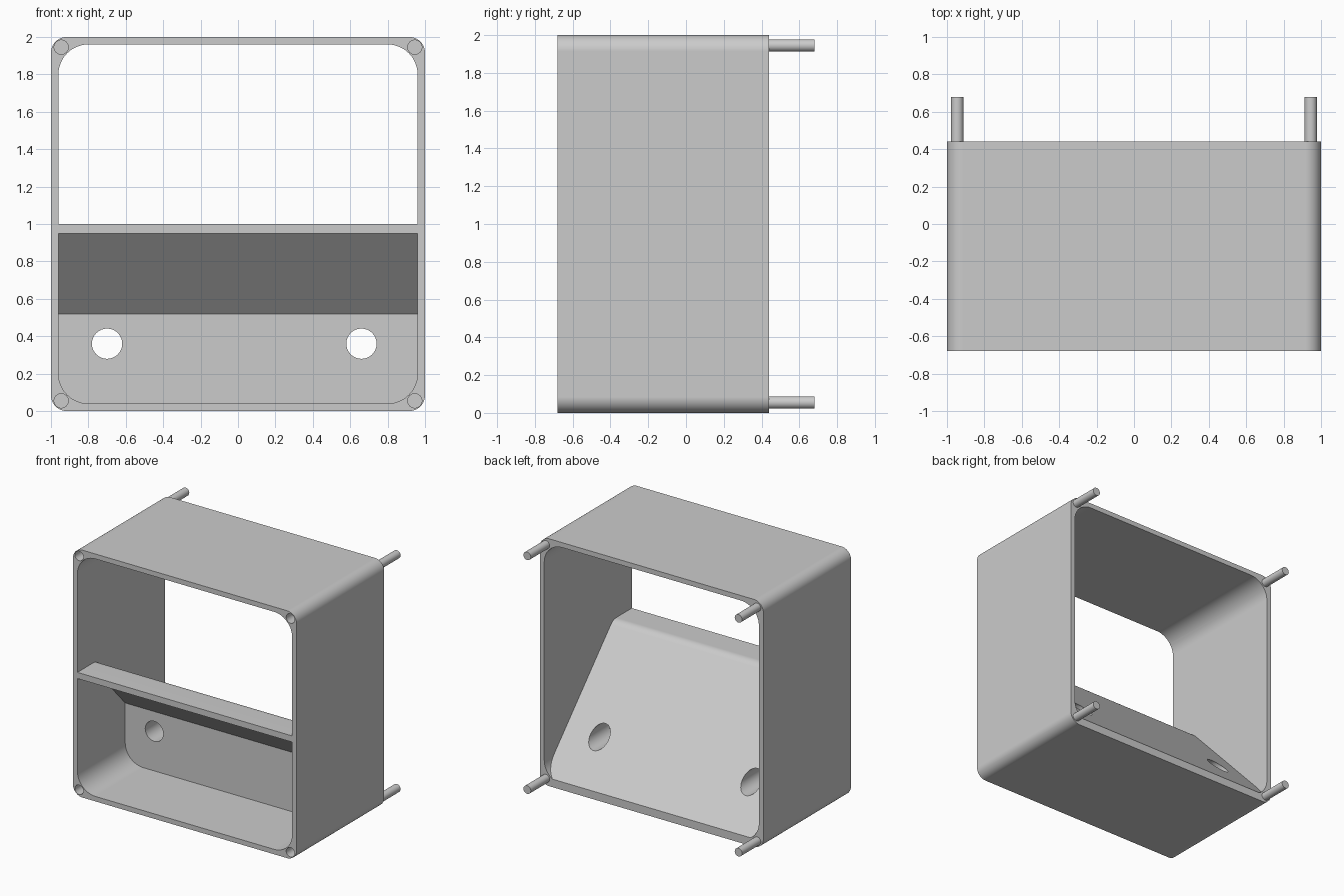
import bpy, bmesh
from math import cos, sin, pi, radians
from mathutils import Vector

if "Cube" in bpy.data.objects:
    bpy.data.objects.remove(bpy.data.objects["Cube"], do_unlink=True)

FRONT, BACK = -0.68, 0.44
CORNER = 0.945          # peg and socket offset from the middle

grey = bpy.data.materials.new("plain grey")
grey.use_nodes = True
colour = (0.6, 0.6, 0.6, 1)
grey.diffuse_color = colour
grey.node_tree.nodes["Principled BSDF"].inputs["Base Color"].default_value = colour


def prism(name, points, offset):
    """Extrude a closed 3D outline along an offset."""
    bm = bmesh.new()
    face = bm.faces.new([bm.verts.new(p) for p in points])
    extruded = bmesh.ops.extrude_face_region(bm, geom=[face])["geom"]
    moved = [g for g in extruded if isinstance(g, bmesh.types.BMVert)]
    bmesh.ops.translate(bm, verts=moved, vec=offset)
    bmesh.ops.recalc_face_normals(bm, faces=bm.faces)
    mesh = bpy.data.meshes.new(name)
    bm.to_mesh(mesh)
    bm.free()
    mesh.materials.append(grey)
    obj = bpy.data.objects.new(name, mesh)
    bpy.context.collection.objects.link(obj)
    return obj


def rounded_block(name, half, radius, y0, y1, segments=12):
    """Rounded square in the XZ plane, centred on z = 1, running from y0 to y1."""
    c = half - radius
    points = []
    for q, (sx, sz) in enumerate([(1, 1), (-1, 1), (-1, -1), (1, -1)]):
        for i in range(segments + 1):
            a = (q + i / segments) * pi / 2
            points.append((sx * c + radius * cos(a), y0, 1 + sz * c + radius * sin(a)))
    return prism(name, points, (0, y1 - y0, 0))


def rod(name, x, z, radius, y0, y1, sides=32):
    angles = [2 * pi * i / sides for i in range(sides)]
    points = [(x + radius * cos(a), y0, z + radius * sin(a)) for a in angles]
    return prism(name, points, (0, y1 - y0, 0))


def fillet(before, corner, after, size, steps=4):
    """Short curve replacing a profile corner."""
    p = Vector(corner)
    a = p + (Vector(before) - p).normalized() * size
    b = p + (Vector(after) - p).normalized() * size
    return [a * (1 - t) ** 2 + p * 2 * t * (1 - t) + b * t * t
            for t in (i / steps for i in range(steps + 1))]


def combine(target, other, operation):
    mod = target.modifiers.new("combine", 'BOOLEAN')
    mod.operation, mod.solver, mod.object = operation, 'EXACT', other
    bpy.context.view_layer.objects.active = target
    bpy.ops.object.modifier_apply(modifier=mod.name)
    bpy.data.objects.remove(other, do_unlink=True)


def smooth(obj):
    bpy.ops.object.select_all(action='DESELECT')
    obj.select_set(True)
    bpy.context.view_layer.objects.active = obj
    bpy.ops.object.shade_smooth_by_angle(angle=radians(30))
    mod = obj.modifiers.new("even shading", 'WEIGHTED_NORMAL')
    mod.keep_sharp = True


# Open housing with a rounded opening
housing = rounded_block("housing", 1.0, 0.085, FRONT, BACK)
combine(housing, rounded_block("opening", 0.96, 0.16, FRONT - 0.1, BACK + 0.1), 'DIFFERENCE')

# Shelf and sloped rear panel, as one side profile (y, z)
shelf_back, slope_end = (-0.44, 1.0), (BACK, 0.065)
side = [(FRONT, 0.95), (FRONT, 1.0)]
side += fillet((FRONT, 1.0), shelf_back, slope_end, 0.04)
side += [slope_end, (BACK, 0.03), (-0.07, 0.03), (-0.07, 0.52), (-0.475, 0.95)]
panel = prism("panel", [(-0.97, y, z) for y, z in side], (1.94, 0, 0))
combine(housing, panel, 'UNION')

# Two round holes through the panel
for x in (-0.7, 0.66):
    combine(housing, rod("hole", x, 0.36, 0.081, -0.3, BACK + 0.1), 'DIFFERENCE')

# Front sockets and rear pegs at the four corners
for side_name, sx in (("left", 1), ("right", -1)):
    for level, sz in (("upper", 1), ("lower", -1)):
        x, z = sx * CORNER, 1 + sz * CORNER
        combine(housing, rod("socket", x, z, 0.038, FRONT - 0.1, FRONT + 0.26), 'DIFFERENCE')
        smooth(rod(f"{level}_{side_name}_peg", x, z, 0.033, BACK - 0.02, 0.68))
smooth(housing)
